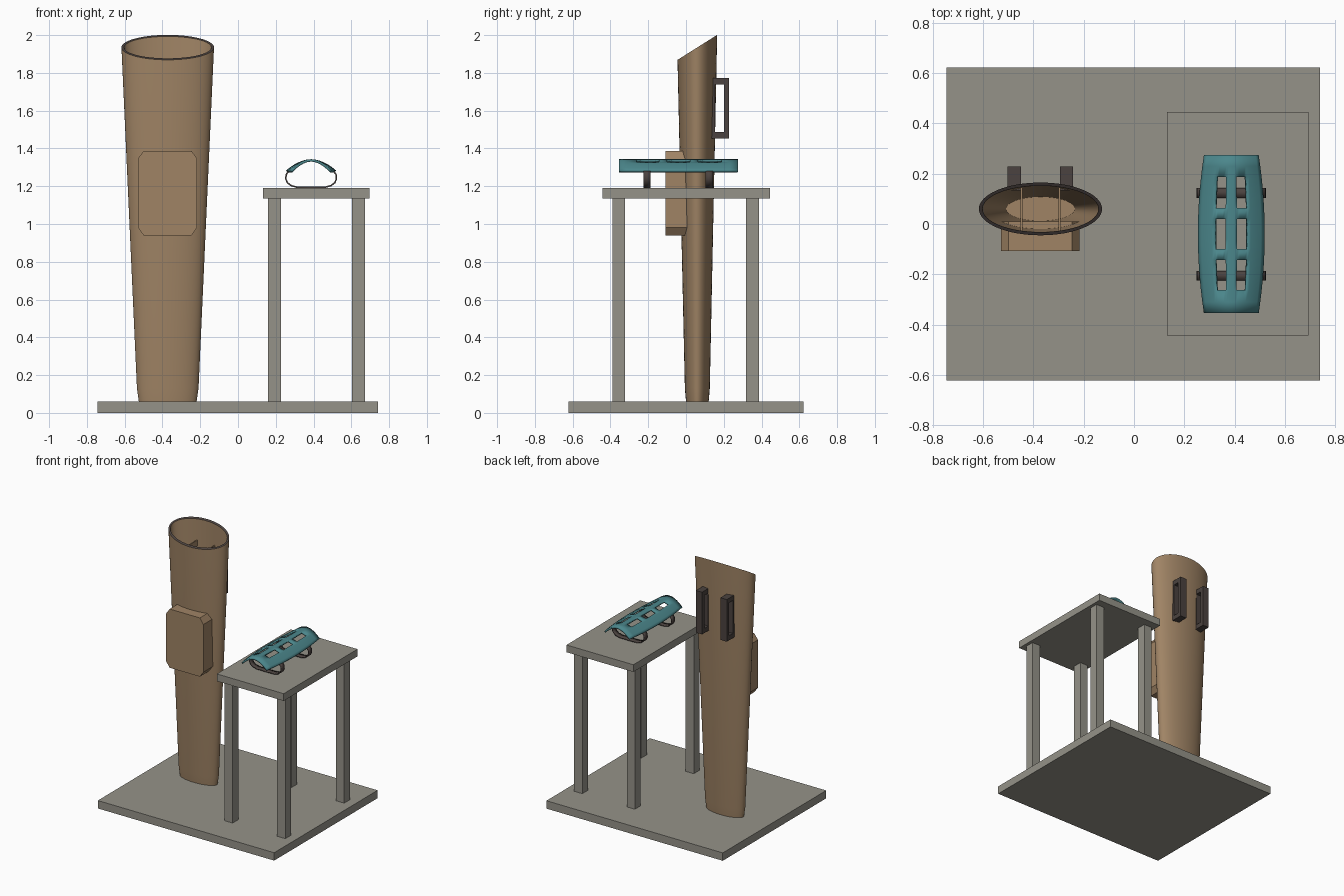
import bpy, bmesh, math

if "Cube" in bpy.data.objects:
    bpy.data.objects.remove(bpy.data.objects["Cube"])


def material(name, rgb):
    m = bpy.data.materials.new(name)
    m.diffuse_color = (*rgb, 1)
    m.use_nodes = True
    m.node_tree.nodes["Principled BSDF"].inputs["Base Color"].default_value = m.diffuse_color
    return m


STONE = material("stone", (0.30, 0.29, 0.25))
LEATHER = material("leather", (0.35, 0.23, 0.13))
DARK = material("dark_leather", (0.07, 0.055, 0.05))
TEAL = material("teal", (0.07, 0.24, 0.26))


def finish(bm, name, *mats, smooth=False):
    me = bpy.data.meshes.new(name)
    bm.to_mesh(me)
    bm.free()
    ob = bpy.data.objects.new(name, me)
    bpy.context.collection.objects.link(ob)
    for m in mats:
        me.materials.append(m)
    if smooth:
        bpy.context.view_layer.objects.active = ob
        ob.select_set(True)
        bpy.ops.object.shade_smooth_by_angle(angle=math.radians(35))
        ob.select_set(False)
    return ob


def prism(name, profile, to3d, a, b, mat):
    """Extrude a closed 2D profile between depths a and b."""
    bm = bmesh.new()
    ends = [[bm.verts.new(to3d(p, d)) for p in profile] for d in (a, b)]
    n = len(profile)
    for e in ends:
        bm.faces.new(e)
    for i in range(n):
        j = (i + 1) % n
        bm.faces.new((ends[0][i], ends[0][j], ends[1][j], ends[1][i]))
    bmesh.ops.recalc_face_normals(bm, faces=bm.faces)
    return finish(bm, name, mat)


def box(name, x, y, z, mat):
    rect = [(x[0], y[0]), (x[1], y[0]), (x[1], y[1]), (x[0], y[1])]
    return prism(name, rect, lambda p, d: (p[0], p[1], d), z[0], z[1], mat)


def solidify(ob, thickness, offset):
    m = ob.modifiers.new("thickness", 'SOLIDIFY')
    m.thickness, m.offset = thickness, offset


# Base plate and table
box("base_plate", (-0.745, 0.74), (-0.622, 0.622), (0, 0.06), STONE)
box("table_top", (0.132, 0.695), (-0.443, 0.445), (1.135, 1.19), STONE)
for sx, lx in (("left", (0.16, 0.228)), ("right", (0.603, 0.672))):
    for sy, ly in (("front", (-0.39, -0.322)), ("back", (0.318, 0.386))):
        box(f"{sy}_{sx}_leg", lx, ly, (0.06, 1.135), STONE)

# Quiver: tapered hollow elliptical tube with a slanted mouth
QX, QY, N = -0.372, 0.06, 64
rings = [(0.153, 0.060, 0.06, 0), (0.163, 0.066, 0.13, 0),
         (0.245, 0.105, 1.935, 0.63), (0.231, 0.092, 1.935, 0.63),
         (0.137, 0.048, 0.10, 0)]
bm = bmesh.new()
loops = []
for rx, ry, z, slope in rings:
    loop = []
    for i in range(N):
        t = 2 * math.pi * i / N
        y = ry * math.sin(t)
        loop.append(bm.verts.new((QX + rx * math.cos(t), QY + y, z + slope * y)))
    loops.append(loop)
for k in range(len(loops) - 1):
    a, b = loops[k], loops[k + 1]
    for i in range(N):
        j = (i + 1) % N
        f = bm.faces.new((a[i], a[j], b[j], b[i]))
        f.material_index = 1 if k == 2 else 0
bm.faces.new(loops[0][::-1])
bm.faces.new(loops[-1])
finish(bm, "quiver_body", LEATHER, DARK, smooth=True)

# Thin dividers inside the quiver, following its taper
for side, x in (("left", -0.447), ("right", -0.297)):
    prof = [(0.018, 0.10), (0.102, 0.10), (0.150, 1.83), (-0.030, 1.83)]
    prism(f"quiver_divider_{side}", prof, lambda p, d: (d, p[0], p[1]),
          x - 0.004, x + 0.004, LEATHER)

# Front pocket with cut corners
px0, px1, pz0, pz1, cx, cz = -0.53, -0.216, 0.94, 1.387, 0.03, 0.042
pocket = [(px0 + cx, pz0), (px1 - cx, pz0), (px1, pz0 + cz), (px1, pz1 - cz),
          (px1 - cx, pz1), (px0 + cx, pz1), (px0, pz1 - cz), (px0, pz0 + cz)]
prism("front_pocket", pocket, lambda p, d: (p[0], d, p[1]), -0.108, 0.01, LEATHER)


# Rectangular belt loops on the back
def belt_loop(name, x0, x1):
    bm = bmesh.new()
    rects = [(0.133, 0.228, 1.452, 1.773), (0.154, 0.200, 1.487, 1.738)]
    v = [[[bm.verts.new((x, y, z)) for y, z in
           ((r[0], r[2]), (r[1], r[2]), (r[1], r[3]), (r[0], r[3]))]
          for r in rects] for x in (x0, x1)]
    quads = [(v[0][0], v[0][1]), (v[1][0], v[1][1]),
             (v[0][0], v[1][0]), (v[0][1], v[1][1])]
    for a, b in quads:
        for i in range(4):
            j = (i + 1) % 4
            bm.faces.new((a[i], a[j], b[j], b[i]))
    bmesh.ops.recalc_face_normals(bm, faces=bm.faces)
    finish(bm, name, DARK)


belt_loop("belt_loop_left", -0.503, -0.45)
belt_loop("belt_loop_right", -0.295, -0.243)

# Arm guard: curved shell with six slots, widest in the middle
GX, GY, HALF = 0.387, -0.04, 0.133
us = [0, 0.09, 0.17, 0.255, 0.33, 0.41, 0.49, 0.58, 0.68, 0.78, 0.89, 1.0]
us = [-u for u in us[:0:-1]] + us
slots = [(-0.262, -0.143), (-0.10, 0.02), (0.064, 0.187)]
ys = [-0.355, -0.31, -0.262, -0.22, -0.18, -0.143, -0.10, -0.06, -0.02, 0.02,
      0.064, 0.105, 0.145, 0.187, 0.23, 0.275]
bm = bmesh.new()
grid = []
for y in ys:
    half = HALF - 0.024 * ((y - GY) / 0.315) ** 2
    grid.append([bm.verts.new((GX + half * u, y, 1.343 - 0.060 * abs(u) ** 1.9))
                 for u in us])
for r in range(len(ys) - 1):
    for c in range(len(us) - 1):
        ym, um = (ys[r] + ys[r + 1]) / 2, abs(us[c] + us[c + 1]) / 2
        if 0.17 < um < 0.49 and any(a < ym < b for a, b in slots):
            continue
        bm.faces.new((grid[r][c], grid[r][c + 1], grid[r + 1][c + 1], grid[r + 1][c]))
solidify(finish(bm, "arm_guard_shell", TEAL, smooth=True), 0.013, -1)

# Straps hanging below the guard
half_path = [(0, 1.194), (0.075, 1.195), (0.105, 1.203), (0.125, 1.218),
             (0.134, 1.238), (0.132, 1.262), (0.117, 1.283)]
path = [(-x, z) for x, z in half_path[:0:-1]] + half_path
for side, y0, y1 in (("front", -0.225, -0.187), ("back", 0.103, 0.143)):
    bm = bmesh.new()
    rows = [[bm.verts.new((GX + x, y, z)) for x, z in path] for y in (y0, y1)]
    for i in range(len(path) - 1):
        bm.faces.new((rows[0][i], rows[0][i + 1], rows[1][i + 1], rows[1][i]))
    solidify(finish(bm, f"arm_strap_{side}", DARK, smooth=True), 0.008, 0)
